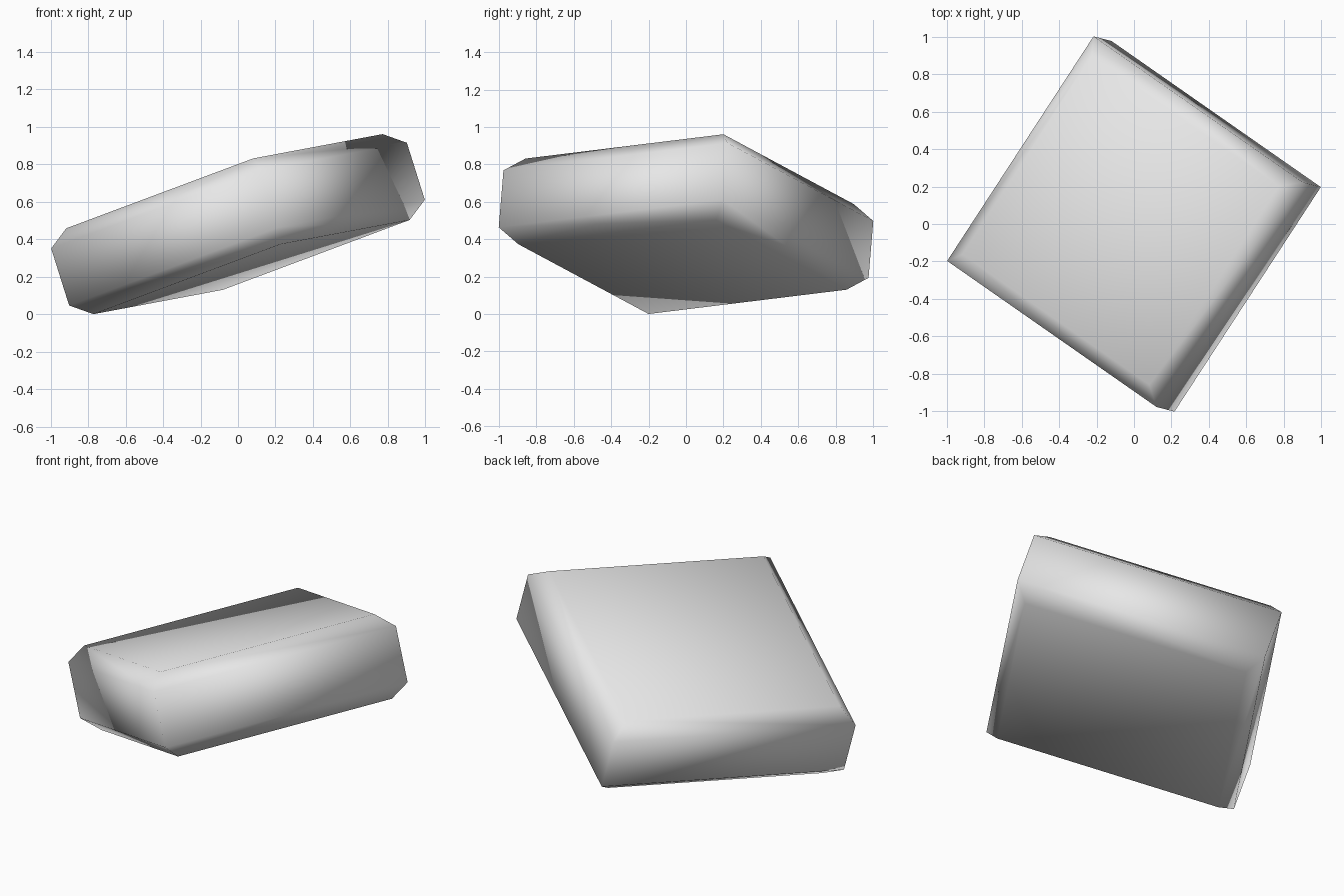
import bpy
import bmesh
from mathutils import Matrix, Vector

if "Cube" in bpy.data.objects:
    bpy.data.objects.remove(bpy.data.objects["Cube"], do_unlink=True)

# Block proportions: half sizes of the belt and of the chamfered caps
BELT = Vector((0.712, 0.719, 0.16))
CAP = Vector((0.636, 0.635, 0.241))

# Plain grey material
grey = bpy.data.materials.new("plain_grey")
grey.use_nodes = True
colour = (0.8, 0.8, 0.8, 1.0)
grey.diffuse_color = colour
grey.node_tree.nodes["Principled BSDF"].inputs["Base Color"].default_value = colour

# Belt of the block
bm = bmesh.new()
bmesh.ops.create_cube(bm, size=2.0)
bmesh.ops.scale(bm, vec=BELT, verts=bm.verts)

# Extrude the top and bottom into tapered caps
ends = [f for f in bm.faces if abs(f.normal.z) > 0.9]
caps = bmesh.ops.extrude_discrete_faces(bm, faces=ends)["faces"]
taper = [c / b for c, b in zip(CAP, BELT)]
for cap in caps:
    bmesh.ops.scale(bm, vec=taper, verts=cap.verts)

# Tilt the block and rest its lowest corner on the floor
side = Vector((0.784, -0.547, 0.293)).normalized()
back = Vector((0.543, 0.834, 0.102))
back = (back - side * back.dot(side)).normalized()
tilt = Matrix((side, back, side.cross(back))).transposed()
bmesh.ops.transform(bm, matrix=tilt.to_4x4(), verts=bm.verts)
lowest = min(v.co.z for v in bm.verts)
bmesh.ops.translate(bm, vec=(0, 0, -lowest), verts=bm.verts)
bmesh.ops.recalc_face_normals(bm, faces=bm.faces)

# Soft shading runs across every edge
for face in bm.faces:
    face.smooth = True

mesh = bpy.data.meshes.new("tilted_block")
bm.to_mesh(mesh)
bm.free()
mesh.materials.append(grey)
block = bpy.data.objects.new("tilted_block", mesh)
bpy.context.collection.objects.link(block)
